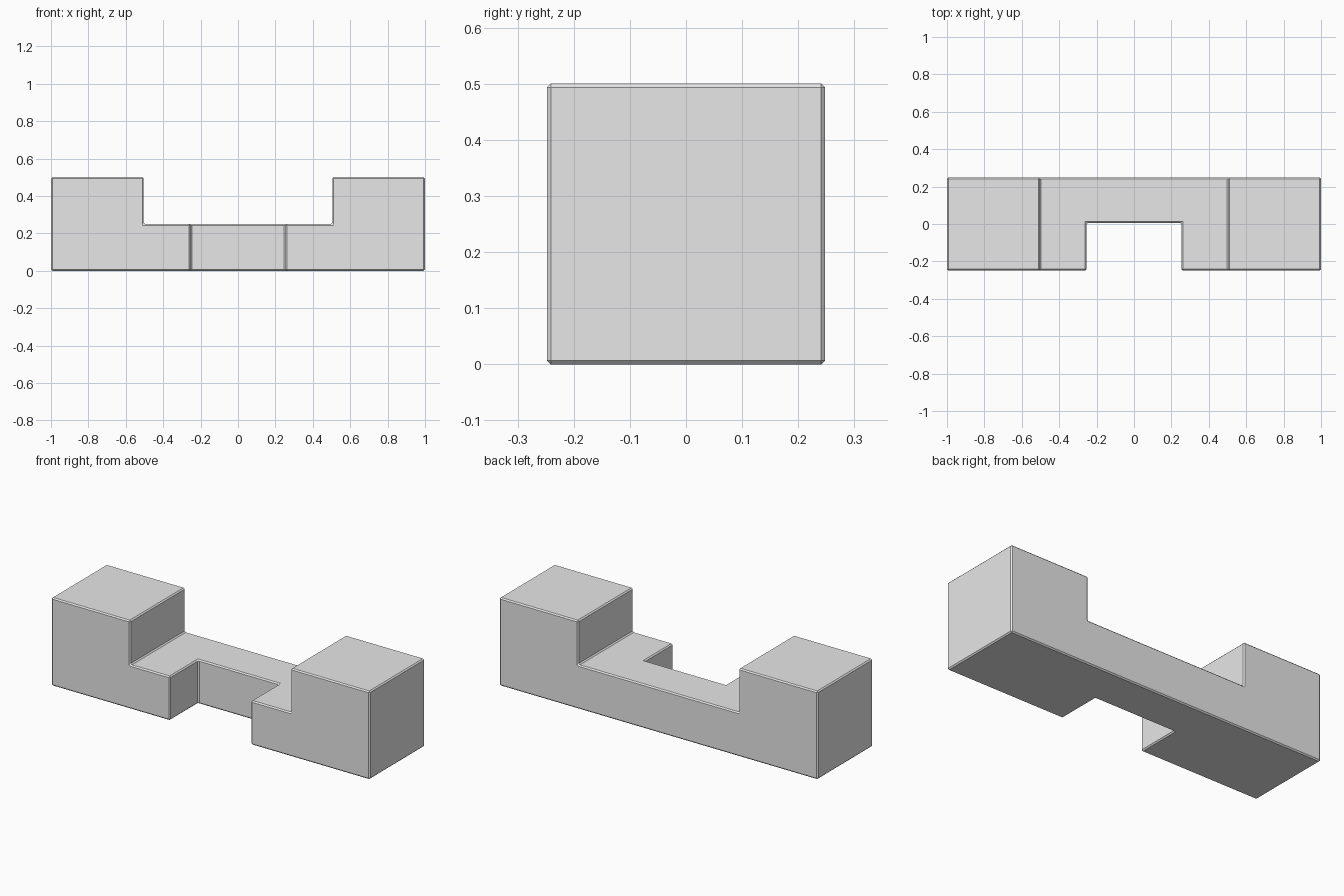
import bpy
import bmesh

cube = bpy.data.objects.get("Cube")
if cube:
    bpy.data.objects.remove(cube, do_unlink=True)

# One plain grey for the whole block
grey = bpy.data.materials.new("plain grey")
grey.use_nodes = True
colour = (0.8, 0.8, 0.8, 1)
grey.diffuse_color = colour
grey.node_tree.nodes["Principled BSDF"].inputs["Base Color"].default_value = colour


def extrude_profile(name, points, front, back):
    """Extrude an (x, z) outline from y = front to y = back."""
    mesh = bpy.data.meshes.new(name)
    bm = bmesh.new()
    face = bm.faces.new([bm.verts.new((x, front, z)) for x, z in points])
    result = bmesh.ops.extrude_face_region(bm, geom=[face])
    verts = [v for v in result["geom"] if isinstance(v, bmesh.types.BMVert)]
    bmesh.ops.translate(bm, verts=verts, vec=(0, back - front, 0))
    bmesh.ops.recalc_face_normals(bm, faces=bm.faces)
    bm.to_mesh(mesh)
    bm.free()
    obj = bpy.data.objects.new(name, mesh)
    bpy.context.collection.objects.link(obj)
    return obj


# Body: long block with a wide step cut down from the top
half = [(1, 0), (1, 0.5), (0.504, 0.5), (0.504, 0.25)]
outline = half + [(-x, z) for x, z in reversed(half)]
body = extrude_profile("notched_block", outline, -0.248, 0.248)
body.data.materials.append(grey)

# Notch through the front of the low middle
n = 0.254
cutter = extrude_profile("notch_cutter", [(-n, -1), (n, -1), (n, 1), (-n, 1)], -1, 0.006)
cutter.hide_render = True

notch = body.modifiers.new("notch", "BOOLEAN")
notch.object = cutter
notch.operation = "DIFFERENCE"
notch.solver = "EXACT"

# Fine chamfer along every edge
chamfer = body.modifiers.new("chamfer", "BEVEL")
chamfer.width = 0.007
chamfer.segments = 1
chamfer.limit_method = "ANGLE"

# Keep the finished surface and drop the cutter
bpy.context.view_layer.objects.active = body
body.select_set(True)
for name in ("notch", "chamfer"):
    bpy.ops.object.modifier_apply(modifier=name)
bpy.data.objects.remove(cutter, do_unlink=True)
